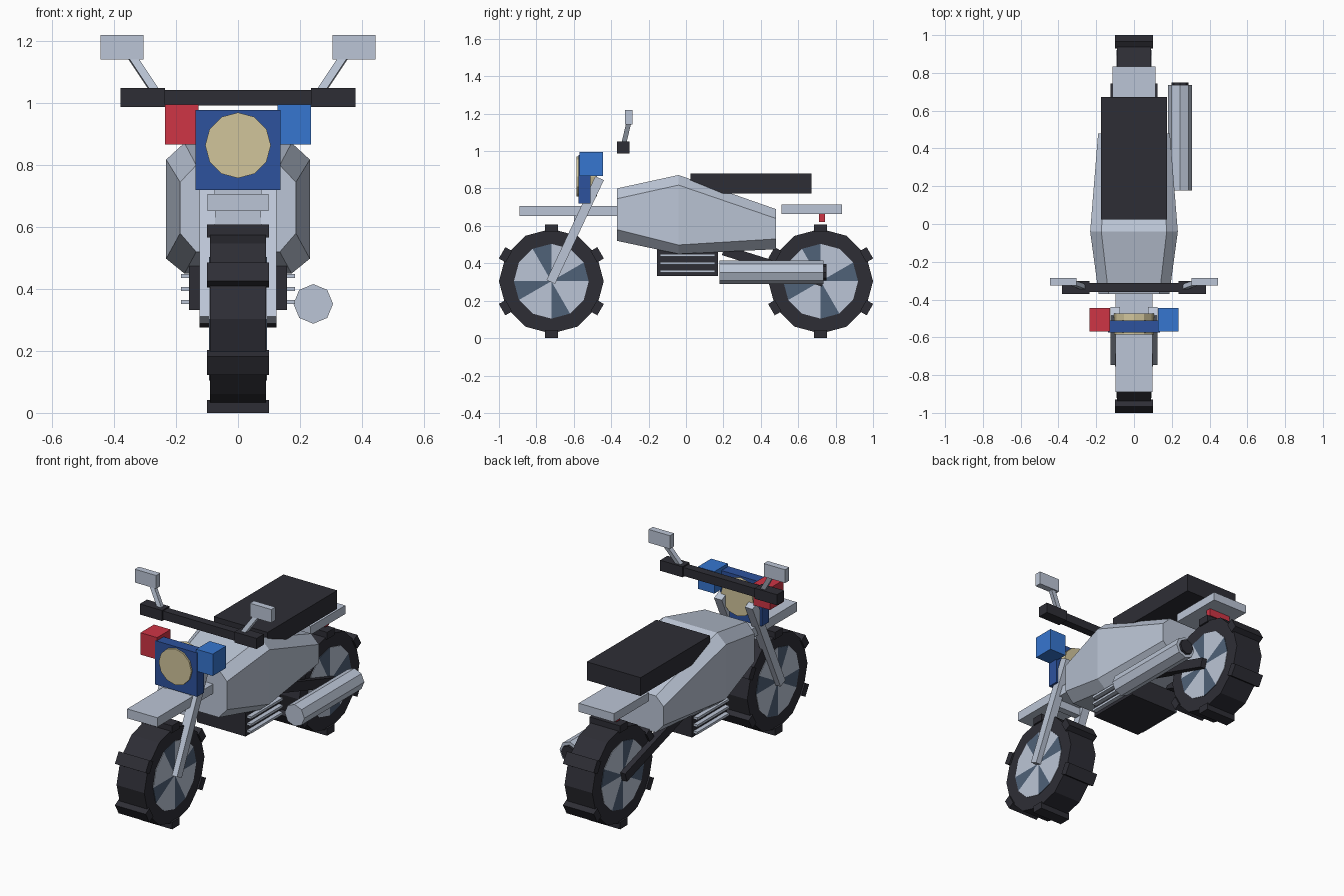
import bpy, bmesh, math
from mathutils import Vector, Matrix

cube = bpy.data.objects.get("Cube")
if cube:
    bpy.data.objects.remove(cube, do_unlink=True)


def material(name, r, g, b):
    m = bpy.data.materials.new(name)
    m.use_nodes = True
    m.diffuse_color = (r, g, b, 1)
    m.node_tree.nodes["Principled BSDF"].inputs["Base Color"].default_value = (r, g, b, 1)
    return m


silver = material("silver", .50, .56, .67)
black = material("soft_black", .027, .027, .036)
slate = material("slate_blue", .08, .122, .19)
navy = material("deep_blue", .026, .084, .337)
blue = material("bright_blue", .037, .181, .63)
red = material("red", .62, .035, .06)
cream = material("cream", .64, .56, .33)


def finish(bm, name, *mats):
    bmesh.ops.recalc_face_normals(bm, faces=bm.faces)
    mesh = bpy.data.meshes.new(name)
    bm.to_mesh(mesh)
    bm.free()
    ob = bpy.data.objects.new(name, mesh)
    for m in mats:
        mesh.materials.append(m)
    bpy.context.collection.objects.link(ob)
    return ob


def box(name, mat, x, y, z):
    """Box from (min, max) ranges."""
    bm = bmesh.new()
    bmesh.ops.create_cube(bm, size=1)
    for v in bm.verts:
        v.co = [sum(r) / 2 + c * (r[1] - r[0]) for c, r in zip(v.co, (x, y, z))]
    return finish(bm, name, mat)


def bar(name, mat, a, b, wide, deep):
    """Square bar between two points."""
    a, b = Vector(a), Vector(b)
    d = (b - a).normalized()
    side = (Vector((1, 0, 0)) - d * d.x).normalized()
    rot = Matrix((side, d.cross(side), d)).transposed().to_4x4()
    bm = bmesh.new()
    bmesh.ops.create_cube(bm, size=1)
    size = Matrix.Diagonal((wide, deep, (b - a).length, 1))
    bm.transform(Matrix.Translation((a + b) / 2) @ rot @ size)
    return finish(bm, name, mat)


def drum(name, mats, center, radius, length, axis, sides, rule=None):
    """Cylinder along X or Y, with an optional material rule per face."""
    bm = bmesh.new()
    bmesh.ops.create_cone(bm, cap_ends=True, cap_tris=rule is not None, segments=sides,
                          radius1=radius, radius2=radius, depth=length)
    bm.transform(Matrix.Rotation(math.pi / 2, 4, "Y" if axis == "X" else "X"))
    if rule:
        for f in bm.faces:
            f.material_index = rule(f.calc_center_median())
    bm.transform(Matrix.Translation(center))
    return finish(bm, name, *mats)


def spoke_rule(c):
    # every third wedge is dark
    angle = math.degrees(math.atan2(c.z, c.y)) % 360
    return 1 if int(angle // 30) % 3 == 0 else 0


# Wheels with tread lugs
for end, y in (("front", -.72), ("rear", .72)):
    hub = Vector((0, y, .304))
    drum(end + "_tyre", [black], hub, .28, .18, "X", 12)
    drum(end + "_wheel_disc", [silver, slate], hub, .2, .186, "X", 12, spoke_rule)
    for i in range(6):
        t = math.radians(30 + 60 * i)
        out = Vector((0, math.cos(t), math.sin(t)))
        bar(f"{end}_tread_lug_{i + 1}", black, hub + out * .262, hub + out * .304, .2, .07)

# Faceted body shell: y, outer x, top x, then heights from bottom to top
sections = [(-.37, .187, .135, .52, .58, .745, .80),
            (-.04, .232, .173, .45, .498, .818, .872),
            (.48, .19, .14, .475, .53, .64, .69)]
bm = bmesh.new()
rings = []
for y, wide, narrow, z0, z1, z2, z3 in sections:
    half = [(narrow, z0), (wide, z1), (wide, z2), (narrow, z3)]
    outline = half + [(-x, z) for x, z in reversed(half)]
    rings.append([bm.verts.new((x, y, z)) for x, z in outline])
for a, b in zip(rings, rings[1:]):
    for i in range(len(a)):
        j = (i + 1) % len(a)
        bm.faces.new((a[i], a[j], b[j], b[i]))
bm.faces.new(rings[0])
bm.faces.new(rings[-1])
finish(bm, "body_shell", silver)

# Seat, fenders and tail light
box("seat", black, (-.175, .175), (.025, .672), (.772, .88))
box("front_fender", silver, (-.098, .098), (-.89, -.36), (.652, .707))
box("rear_fender", silver, (-.115, .115), (.51, .833), (.664, .714))
box("tail_light", red, (-.07, .07), (.712, .744), (.62, .665))

# Engine with cooling fins
box("engine", black, (-.158, .158), (-.155, .17), (.332, .48))
for i in range(3):
    z = .358 + .042 * i
    box(f"engine_fin_{i + 1}", silver, (-.184, .184), (-.14, .155), (z - .007, z + .007))

# Exhaust
drum("exhaust", [silver], (.243, .457, .352), .064, .557, "Y", 8)
drum("exhaust_tip", [black], (.243, .73, .352), .045, .04, "Y", 8)

# Front lamp unit
box("lamp_panel", navy, (-.137, .137), (-.575, -.51), (.72, .978))
drum("headlight", [cream], (0, -.53, .864), .106, .11, "Y", 12)
box("right_signal", red, (-.235, -.127), (-.57, -.445), (.867, .996))
box("left_signal", blue, (.127, .235), (-.57, -.445), (.867, .996))

# Handlebar
box("handlebar", black, (-.24, .24), (-.36, -.312), (.993, .043 + 1))

# Paired parts
for side, s in (("left", 1), ("right", -1)):
    bar(side + "_fork", silver, (s * .1, -.723, .3), (s * .1, -.462, .855), .05, .05)
    bar(side + "_swing_arm", black, (s * .1, .2, .47), (s * .1, .735, .302), .05, .055)
    box(side + "_grip", black, sorted((s * .235, s * .38)), (-.37, -.303), (.988, 1.05))
    bar(side + "_mirror_stem", silver, (s * .262, -.335, 1.03), (s * .345, -.305, 1.155), .026, .026)
    box(side + "_mirror", silver, sorted((s * .305, s * .444)), (-.325, -.287), (1.142, 1.22))

# Fork bridge
box("fork_bridge", silver, (-.075, .075), (-.6, -.56), (.605, .652))
